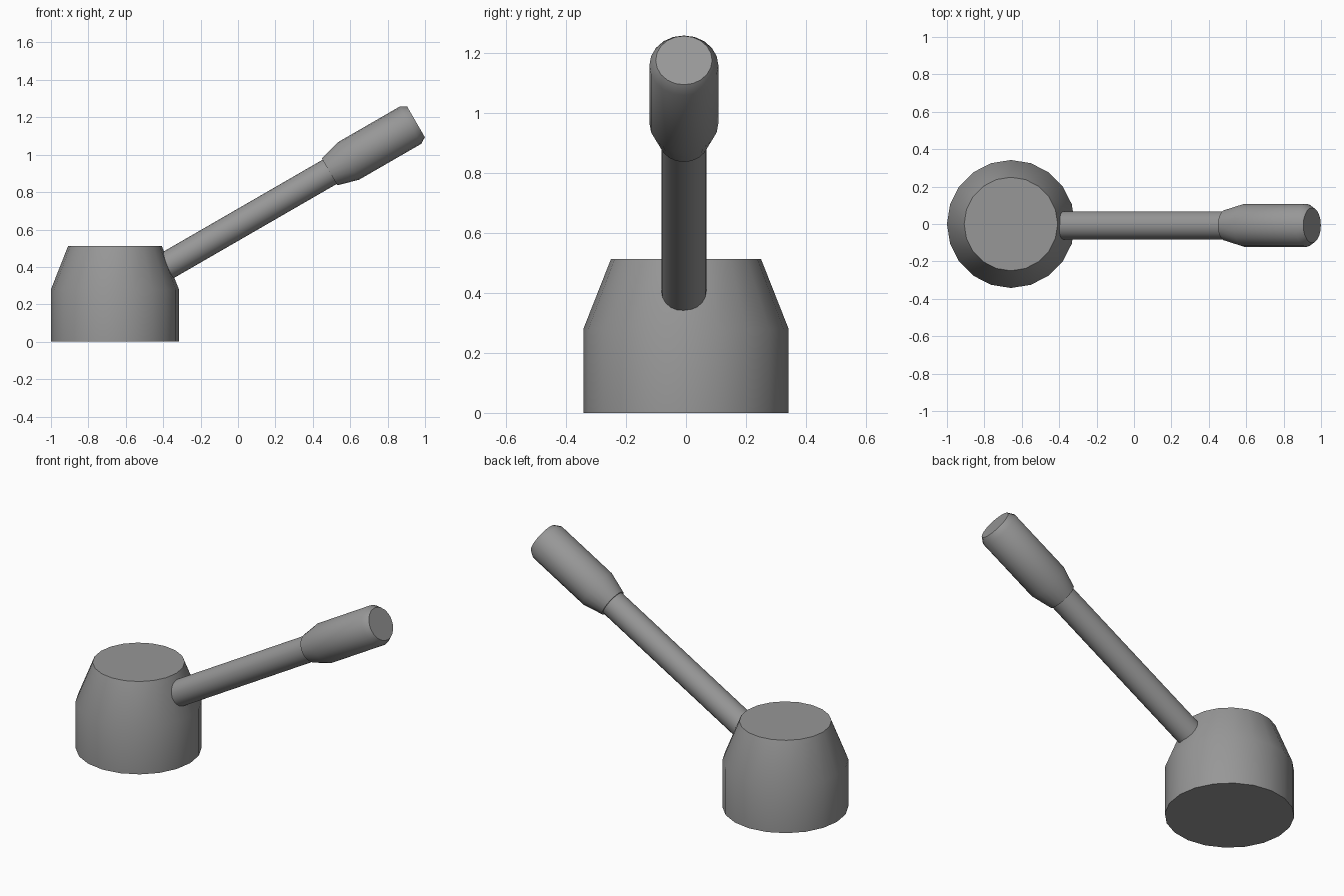
import bpy, bmesh, math
from mathutils import Matrix, Vector

if "Cube" in bpy.data.objects:
    bpy.data.objects.remove(bpy.data.objects["Cube"])

SIDES = 20

# Dark grey finish shared by all parts
dark_grey = bpy.data.materials.new("dark_grey")
dark_grey.diffuse_color = (0.31, 0.31, 0.31, 1)
dark_grey.use_nodes = True
dark_grey.node_tree.nodes["Principled BSDF"].inputs["Base Color"].default_value = dark_grey.diffuse_color


def lathe(name, profile, matrix):
    """Closed solid turned around local z from (radius, height) points."""
    bm = bmesh.new()
    rings = []
    for r, z in profile:
        rings.append([bm.verts.new((r * math.cos(2 * math.pi * i / SIDES),
                                    r * math.sin(2 * math.pi * i / SIDES), z))
                      for i in range(SIDES)])
    for a, b in zip(rings, rings[1:]):
        for i in range(SIDES):
            j = (i + 1) % SIDES
            bm.faces.new((a[i], a[j], b[j], b[i]))
    bm.faces.new(rings[0][::-1])
    bm.faces.new(rings[-1])
    bm.normal_update()
    mesh = bpy.data.meshes.new(name)
    bm.to_mesh(mesh)
    bm.free()
    mesh.materials.append(dark_grey)
    obj = bpy.data.objects.new(name, mesh)
    bpy.context.collection.objects.link(obj)
    obj.matrix_world = matrix
    bpy.ops.object.select_all(action='DESELECT')
    obj.select_set(True)
    bpy.context.view_layer.objects.active = obj
    bpy.ops.object.shade_smooth_by_angle(angle=math.radians(40))
    return obj


# Hub: cylinder with a tapered top
lathe("hub", [(0.342, 0), (0.342, 0.28), (0.25, 0.513)],
      Matrix.Translation((-0.658, 0, 0)))

# Lever frame: origin at the grip's end, local z running up the 30 degree slope
lever = (Matrix.Translation(Vector((0.952, -0.007, 1.175)))
         @ Matrix.Rotation(math.radians(60), 4, 'Y'))

# Rod, its lower end sunk into the hub
lathe("lever_rod", [(0.075, -1.62), (0.075, -0.50)], lever)

# Grip: flared from the rod, chamfered at the end
lathe("lever_grip", [(0.083, -0.534), (0.115, -0.418),
                     (0.115, -0.034), (0.094, 0)], lever)
